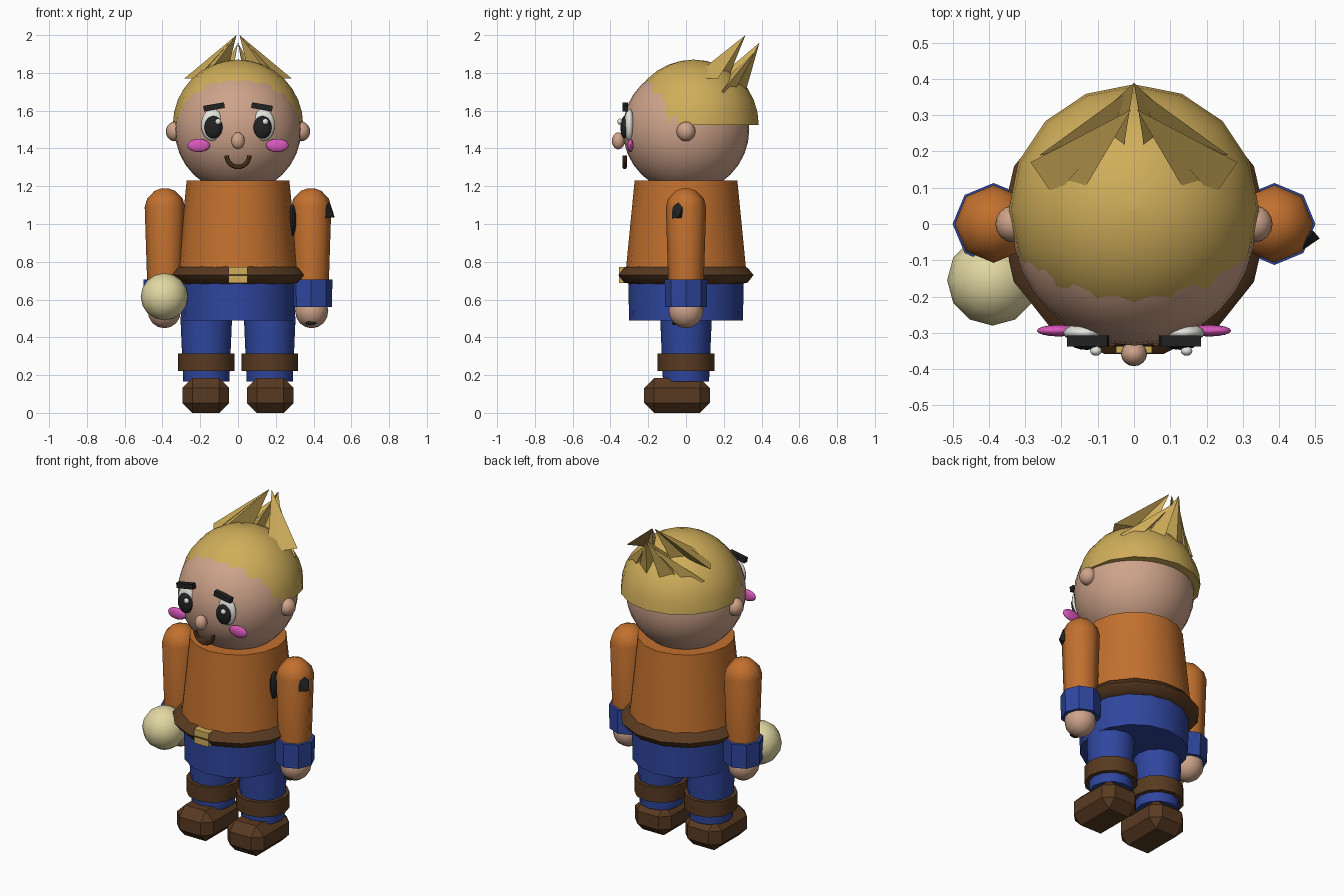
import bpy, bmesh, math
from mathutils import Vector, Matrix

if "Cube" in bpy.data.objects:
    bpy.data.objects.remove(bpy.data.objects["Cube"])


def mat(name, rgb):
    m = bpy.data.materials.new(name)
    lin = [((c / 255 + 0.055) / 1.055) ** 2.4 for c in rgb]
    m.diffuse_color = (*lin, 1)
    m.use_nodes = True
    m.node_tree.nodes["Principled BSDF"].inputs["Base Color"].default_value = m.diffuse_color
    return m


SKIN = mat("skin", (206, 163, 138))
ORANGE = mat("orange cloth", (194, 112, 46))
BLUE = mat("blue cloth", (47, 70, 158))
BROWN = mat("brown leather", (88, 58, 33))
BLACK = mat("black", (34, 34, 34))
WHITE = mat("eye white", (228, 228, 222))
HAIR = mat("blond hair", (208, 174, 90))
PINK = mat("pink", (218, 88, 188))
CREAM = mat("cream", (226, 216, 162))


def finish(name, bm, material, angle=40):
    bmesh.ops.recalc_face_normals(bm, faces=bm.faces)
    me = bpy.data.meshes.new(name)
    bm.to_mesh(me)
    bm.free()
    ob = bpy.data.objects.new(name, me)
    bpy.context.collection.objects.link(ob)
    me.materials.append(material)
    if angle:
        bpy.ops.object.select_all(action='DESELECT')
        ob.select_set(True)
        bpy.context.view_layer.objects.active = ob
        bpy.ops.object.shade_smooth_by_angle(angle=math.radians(angle))
    return ob


def ball(name, loc, radii, material, seg=16, rings=10):
    bm = bmesh.new()
    bmesh.ops.create_uvsphere(bm, u_segments=seg, v_segments=rings, radius=1,
                              matrix=Matrix.Translation(loc) @ Matrix.Diagonal((*radii, 1)))
    return finish(name, bm, material, 60)


def lathe(name, xy, profile, seg, material, angle=50, closed=False):
    """Revolve (radius, z) points around a vertical axis, capping both ends."""
    bm = bmesh.new()
    rows = [[bm.verts.new((xy[0] + r * math.cos(2 * math.pi * i / seg),
                           xy[1] + r * math.sin(2 * math.pi * i / seg), z))
             for i in range(seg)] for r, z in profile]
    pairs = list(zip(rows, rows[1:])) + ([(rows[-1], rows[0])] if closed else [])
    for a, b in pairs:
        for i in range(seg):
            j = (i + 1) % seg
            bm.faces.new((a[i], a[j], b[j], b[i]))
    if not closed:
        bm.faces.new(rows[0])
        bm.faces.new(rows[-1])
    return finish(name, bm, material, angle)


def box(name, loc, size, material, tilt=0, bevel=0):
    bm = bmesh.new()
    m = Matrix.Translation(loc) @ Matrix.Rotation(tilt, 4, 'Y') @ Matrix.Diagonal((*size, 1))
    bmesh.ops.create_cube(bm, size=1, matrix=m)
    if bevel:
        bmesh.ops.bevel(bm, geom=bm.edges[:], offset=bevel, segments=1, affect='EDGES')
    return finish(name, bm, material, 0)


def hull(name, points, material):
    bm = bmesh.new()
    for p in points:
        bm.verts.new(p)
    bmesh.ops.convex_hull(bm, input=bm.verts[:])
    return finish(name, bm, material, 0)


# torso, belt and hips
lathe("tunic", (0, 0), [(0.322, 0.72), (0.272, 1.23)], 16, ORANGE)
lathe("belt", (0, 0), [(0.26, 0.73), (0.29, 0.68), (0.335, 0.69), (0.367, 0.73),
                       (0.335, 0.768), (0.29, 0.78)], 14, BROWN, 50, True)
box("belt_buckle", (0, -0.33, 0.73), (0.10, 0.05, 0.085), HAIR)
lathe("hips", (0, 0), [(0.302, 0.49), (0.305, 0.72)], 16, BLUE)

# head and face
ball("head", (0, 0, 1.5), (0.335, 0.335, 0.335), SKIN, 32, 16)
ball("nose", (0, -0.358, 1.44), (0.036, 0.034, 0.045), SKIN)
for s in (-1, 1):
    ball("ear", (s * 0.335, 0, 1.49), (0.047, 0.05, 0.052), SKIN)
    ball("eye", (s * 0.135, -0.30, 1.525), (0.06, 0.027, 0.085), WHITE)
    ball("pupil", (s * 0.13, -0.325, 1.512), (0.048, 0.022, 0.06), BLACK)
    ball("eye_glint", (s * 0.125 + 0.02, -0.35, 1.542), (0.016, 0.013, 0.016), WHITE)
    box("eyebrow", (s * 0.127, -0.322, 1.62), (0.112, 0.03, 0.03), BLACK, s * 0.17)
    ball("cheek", (s * 0.208, -0.294, 1.416), (0.06, 0.016, 0.035), PINK)

# smiling mouth as a bent tube
bm = bmesh.new()
rings = []
for i in range(13):
    a = math.pi + math.pi * i / 12
    rings.append([bm.verts.new(((0.06 + 0.012 * math.cos(t)) * math.cos(a),
                                -0.325 + 0.012 * math.sin(t),
                                1.362 + (0.06 + 0.012 * math.cos(t)) * math.sin(a)))
                  for t in [k * math.pi / 4 for k in range(8)]])
for a, b in zip(rings, rings[1:]):
    for k in range(8):
        bm.faces.new((a[k], a[(k + 1) % 8], b[(k + 1) % 8], b[k]))
bm.faces.new(rings[0])
bm.faces.new(rings[-1])
finish("mouth", bm, BROWN)

# hair: half dome meeting the head along a natural hairline
dome = [(0.345 * math.cos(t), 1.525 + 0.345 * math.sin(t))
        for t in [k * math.pi / 16 for k in range(8)] + [math.pi / 2 - 0.01]]
lathe("hair_cap", (0, 0.04), dome, 16, HAIR, 50)

# mirrored hair spikes sweeping to the back
for s in (-1, 1):
    for pts in ([(0.285, 0.17, 1.77), (0.22, 0.075, 1.77), (0.14, 0.18, 1.80), (0.008, 0.315, 2.0)],
                [(0.15, 0.075, 1.81), (0.22, 0.09, 1.77), (0.06, 0.23, 1.79), (0.008, 0.315, 2.0)],
                [(0.26, 0.19, 1.70), (0.19, 0.24, 1.67), (0.08, 0.22, 1.78), (0.012, 0.37, 1.92)],
                [(0.14, 0.26, 1.70), (0.05, 0.31, 1.68), (0.03, 0.2, 1.80), (0.0, 0.389, 1.96)]):
        hull("hair_spike", [(s * x, y, z) for x, y, z in pts], HAIR)

# arms, cuffs and hands
for s in (-1, 1):
    x = s * 0.387
    lathe("sleeve", (x, 0), [(0.093, 0.66), (0.107, 1.09), (0.094, 1.135),
                             (0.055, 1.175), (0.02, 1.188)], 8, ORANGE, 60)
    lathe("cuff", (x, 0), [(0.11, 0.56), (0.113, 0.705)], 8, BLUE, 30)
    ball("hand", (s * 0.39, 0, 0.54), (0.088, 0.092, 0.092), SKIN, 12, 8)

# ball held at the left side
ball("held_ball", (-0.39, -0.155, 0.615), (0.125, 0.125, 0.125), CREAM, 12, 8)

# dark patches by the arm
hull("sleeve_patch", [(0.46, -0.075, 1.09), (0.46, -0.01, 1.03), (0.46, -0.075, 1.03),
                      (0.48, -0.04, 1.115), (0.512, -0.04, 1.035), (0.495, -0.02, 1.09)], BLACK)
ball("tunic_patch", (0.288, -0.06, 1.02), (0.02, 0.035, 0.085), BLACK, 8, 6)
ball("hand_mark", (0.385, -0.062, 0.475), (0.03, 0.012, 0.01), BLACK, 8, 6)

# legs, bands and shoes
for s in (-1, 1):
    x = s * 0.168
    lathe("leg", (x, 0), [(0.122, 0.165), (0.137, 0.51)], 12, BLUE)
    lathe("leg_band", (x, 0), [(0.15, 0.222), (0.15, 0.315)], 12, BROWN, 40)
    box("shoe", (s * 0.171, -0.048, 0.0925), (0.248, 0.348, 0.185), BROWN, 0, 0.053)
